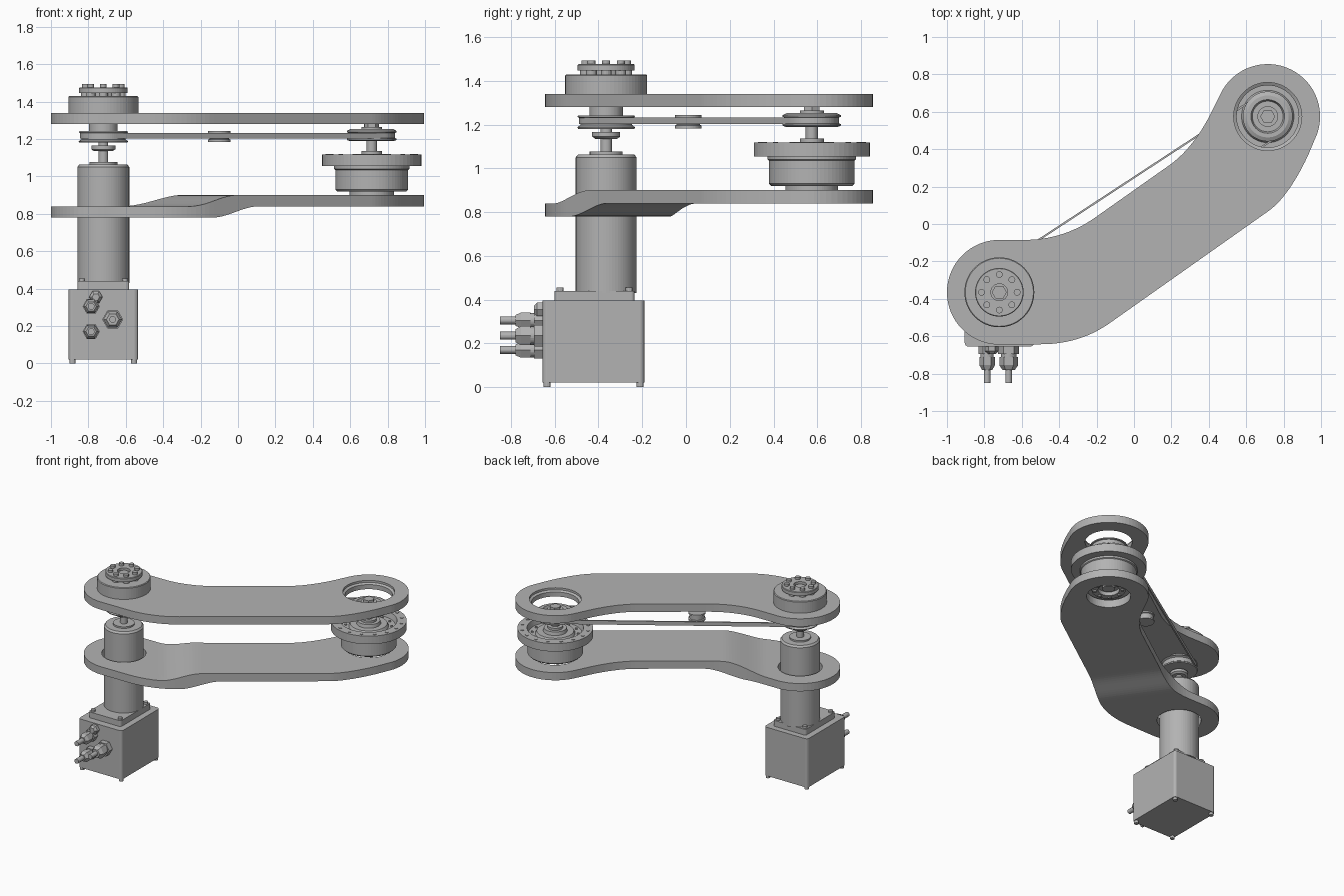
import bpy
import bmesh
from math import pi, cos, sin, radians
from mathutils import Matrix, Vector

old = bpy.data.objects.get("Cube")
if old:
    bpy.data.objects.remove(old, do_unlink=True)

GREY = (0.45, 0.45, 0.45, 1)
metal = bpy.data.materials.new("plain_grey_metal")
metal.use_nodes = True
metal.diffuse_color = GREY
for node in metal.node_tree.nodes:
    if node.type == 'BSDF_PRINCIPLED':
        node.inputs["Base Color"].default_value = GREY

A = Vector((-0.72, -0.365))   # motor axis
B = Vector((0.715, 0.575))    # far joint axis
R = 0.28                      # rounded ends of the arm
parts = []


def finish(name, bm):
    bmesh.ops.recalc_face_normals(bm, faces=bm.faces)
    mesh = bpy.data.meshes.new(name)
    bm.to_mesh(mesh)
    bm.free()
    mesh.materials.append(metal)
    ob = bpy.data.objects.new(name, mesh)
    bpy.context.collection.objects.link(ob)
    parts.append(ob)
    return ob


def lathe(name, centre, profile, sides=64, ring=False, matrix=None):
    """Turn (radius, height) points about an upright axis."""
    bm = bmesh.new()
    vs = [bm.verts.new((r, 0, z)) for r, z in profile]
    es = [bm.edges.new(p) for p in zip(vs, vs[1:])]
    if ring:
        es.append(bm.edges.new((vs[-1], vs[0])))
    bmesh.ops.spin(bm, geom=vs + es, cent=(0, 0, 0), axis=(0, 0, 1),
                   angle=2 * pi, steps=sides)
    bmesh.ops.remove_doubles(bm, verts=bm.verts, dist=1e-5)
    if matrix:
        bm.transform(matrix)
    bm.transform(Matrix.Translation(Vector(centre).to_3d()))
    return finish(name, bm)


def disc(name, centre, r, z0, z1, sides=64):
    return lathe(name, centre, [(0, z0), (r, z0), (r, z1), (0, z1)], sides)


def bolts(name, centre, count, ring_r, r, z0, z1, sides=16):
    for i in range(count):
        t = 2 * pi * i / count
        disc(f"{name}_{i + 1}", centre + ring_r * Vector((cos(t), sin(t))), r, z0, z1, sides)


def box(name, lo, hi, bevel):
    bm = bmesh.new()
    lo, hi = Vector(lo), Vector(hi)
    bmesh.ops.create_cube(bm, size=1)
    bm.transform(Matrix.Translation((lo + hi) / 2) @ Matrix.Diagonal(hi - lo).to_4x4())
    upright = [e for e in bm.edges if abs(e.verts[0].co.z - e.verts[1].co.z) > 0.01]
    bmesh.ops.bevel(bm, geom=upright, offset=bevel, segments=4, profile=0.5, affect='EDGES')
    return finish(name, bm)


def arc(c, r, start, end, n=32):
    return [c + r * Vector((cos(t), sin(t))) for t in
            (radians(start + (end - start) * i / n) for i in range(n + 1))]


def circle(c, r):
    return arc(c, r, 0, 360, 64)[:-1]


def bend(p, q, s, n=14):
    p, q, s = Vector(p), Vector(q), Vector(s)
    return [p * (1 - t) ** 2 + q * 2 * t * (1 - t) + s * t * t for t in
            (i / n for i in range(n + 1))]


def slab(loops, z0, z1):
    """Outline plus hole loops, filled and extruded."""
    bm = bmesh.new()
    for loop in loops:
        vs = [bm.verts.new((p.x, p.y, z0)) for p in loop]
        for i, v in enumerate(vs):
            bm.edges.new((vs[i - 1], v))
    bmesh.ops.triangle_fill(bm, use_beauty=True, edges=bm.edges[:], normal=(0, 0, 1))
    out = bmesh.ops.extrude_face_region(bm, geom=bm.faces[:])
    top = [g for g in out["geom"] if isinstance(g, bmesh.types.BMVert)]
    bmesh.ops.translate(bm, verts=top, vec=(0, 0, z1 - z0))
    return bm


# Arm plates: rounded ends joined by a diagonal band
outline = (arc(A, R, 90, 270)
           + bend((-0.50, -0.643), (-0.29, -0.643), (-0.13, -0.53))
           + bend((0.72, 0.07), (0.826, 0.146), (0.93, 0.365))
           + arc(B, R, -26, 154)
           + bend((0.43, 0.63), (0.328, 0.413), (0.19, 0.315))
           + bend((-0.20, 0.04), (-0.37, -0.083), (-0.58, -0.085)))

finish("upper_arm_plate", slab([outline, circle(B, 0.182)], 1.28, 1.34))
lathe("upper_hole_rim", B, [(0.183, 1.28), (0.183, 1.325), (0.166, 1.315), (0.166, 1.28)], ring=True)

bm = slab([outline, circle(A, 0.155), circle(B, 0.155)], 0.78, 0.84)
along = Vector((0.815, 0.58, 0))
for i in range(25):
    s = -0.58 + 0.02 * i
    bmesh.ops.bisect_plane(bm, geom=bm.verts[:] + bm.edges[:] + bm.faces[:],
                           plane_co=along * s, plane_no=along)
for v in bm.verts:
    start = -0.56 if v.co.z > 0.81 else -0.42
    t = min(1, max(0, (v.co.dot(along) - start) / 0.30))
    v.co.z += 0.06 * t * t * (3 - 2 * t)
finish("lower_arm_plate", bm)

# Motor with its square base flange
box("connector_box", (-0.905, -0.655, 0.02), (-0.535, -0.19, 0.395), 0.02)
box("motor_flange", (-0.858, -0.60, 0.395), (-0.582, -0.235, 0.44), 0.015)
for x in (-0.885, -0.555):
    for y in (-0.635, -0.21):
        disc("box_foot", Vector((x, y)), 0.016, 0, 0.025, 12)
for x in (-0.835, -0.605):
    for y in (-0.575, -0.26):
        disc("flange_bolt", Vector((x, y)), 0.016, 0.44, 0.455, 12)
lathe("motor_body", A, [(0, 0.43), (0.139, 0.43), (0.139, 1.05), (0.128, 1.064), (0.075, 1.064),
                        (0.075, 1.076), (0.026, 1.076), (0.026, 1.2), (0, 1.2)])
lathe("shaft_coupling", A, [(0, 1.135), (0.05, 1.135), (0.064, 1.145), (0.064, 1.165), (0, 1.165)])

# Cable glands on the front of the box
forward = Matrix.Rotation(pi / 2, 4, 'X')
for x, z, r in ((-0.785, 0.305, 0.046), (-0.785, 0.17, 0.046), (-0.67, 0.235, 0.056)):
    at = (x, -0.65, z)
    lathe("gland_base", at, [(0, 0), (r, 0), (r, 0.045), (0, 0.045)], 6, matrix=forward)
    lathe("gland_thread", at, [(0, 0.04), (r * 0.75, 0.04), (r * 0.75, 0.07), (0, 0.07)], 24, matrix=forward)
    lathe("gland_nut", at, [(0, 0.06), (r * 0.9, 0.06), (r * 0.9, 0.105), (r * 0.6, 0.13), (0, 0.13)],
          6, matrix=forward)
    lathe("cable", at, [(0, 0.12), (0.018, 0.12), (0.018, 0.20), (0, 0.20)], 20, matrix=forward)
lathe("vent_plug", (-0.76, -0.65, 0.355), [(0, 0), (0.036, 0), (0.036, 0.03), (0.02, 0.045), (0, 0.045)],
      6, matrix=forward)

# Drive pulley, belt, driven pulley and idler
lathe("drive_pulley", A, [(0, 1.18), (0.128, 1.18), (0.132, 1.188), (0.118, 1.198), (0.118, 1.228),
                          (0.132, 1.235), (0.128, 1.242), (0.077, 1.242), (0.077, 1.285), (0, 1.285)])
lathe("driven_pulley", B, [(0, 1.188), (0.115, 1.188), (0.133, 1.195), (0.133, 1.203), (0.113, 1.206),
                           (0.113, 1.23), (0.133, 1.235), (0.133, 1.243), (0.112, 1.254), (0.09, 1.254),
                           (0.082, 1.235), (0.055, 1.235), (0.055, 1.265), (0, 1.265)])
disc("driven_shaft_nut", B, 0.04, 1.26, 1.285, 6)
angle = 33.2
belt = [arc(A, r, angle + 90, angle + 270) + arc(B, r, angle - 90, angle + 90) for r in (0.124, 0.114)]
finish("drive_belt", slab(belt, 1.203, 1.233))
lathe("belt_idler", (-0.10, 0.01), [(0, 1.183), (0.06, 1.183), (0.06, 1.196), (0.053, 1.2), (0.053, 1.228),
                                    (0.06, 1.232), (0.06, 1.243), (0, 1.243)], 48)

# Output hub on top of the arm
lathe("output_hub", A, [(0, 1.33), (0.187, 1.33), (0.187, 1.425), (0.182, 1.43), (0, 1.43)])
lathe("output_ring", A, [(0.045, 1.43), (0.075, 1.43), (0.075, 1.447), (0.13, 1.447), (0.13, 1.472),
                         (0.126, 1.476), (0.045, 1.476)], ring=True)
bolts("output_spacer", A, 8, 0.095, 0.024, 1.43, 1.45)
bolts("output_bolt", A, 8, 0.095, 0.018, 1.475, 1.493)
disc("output_shaft_nut", A, 0.04, 1.42, 1.462, 6)

# Far joint gearbox
lathe("joint_gearbox", B, [(0, 0.92), (0.185, 0.92), (0.195, 0.93), (0.195, 1.035), (0.202, 1.04),
                           (0.202, 1.055), (0.265, 1.055), (0.265, 1.117), (0.198, 1.117), (0.188, 1.075),
                           (0.14, 1.075), (0.13, 1.095), (0.085, 1.095), (0.08, 1.12), (0.055, 1.12),
                           (0.055, 1.137), (0.028, 1.137), (0.028, 1.2), (0, 1.2)])
bolts("gearbox_bolt", B, 16, 0.235, 0.012, 1.115, 1.121, 12)
bolts("inner_bolt", B, 12, 0.162, 0.01, 1.07, 1.083, 12)
lathe("joint_output_ring", B, [(0.075, 0.925), (0.12, 0.925), (0.12, 0.89), (0.075, 0.89)], ring=True)
bolts("joint_output_bolt", B, 8, 0.098, 0.012, 0.88, 0.895, 12)
disc("joint_core", B, 0.045, 0.9, 0.925)

# Smooth round surfaces, keep hard edges
for ob in bpy.context.view_layer.objects:
    ob.select_set(ob in parts)
bpy.context.view_layer.objects.active = parts[0]
bpy.ops.object.shade_smooth_by_angle(angle=radians(30))
